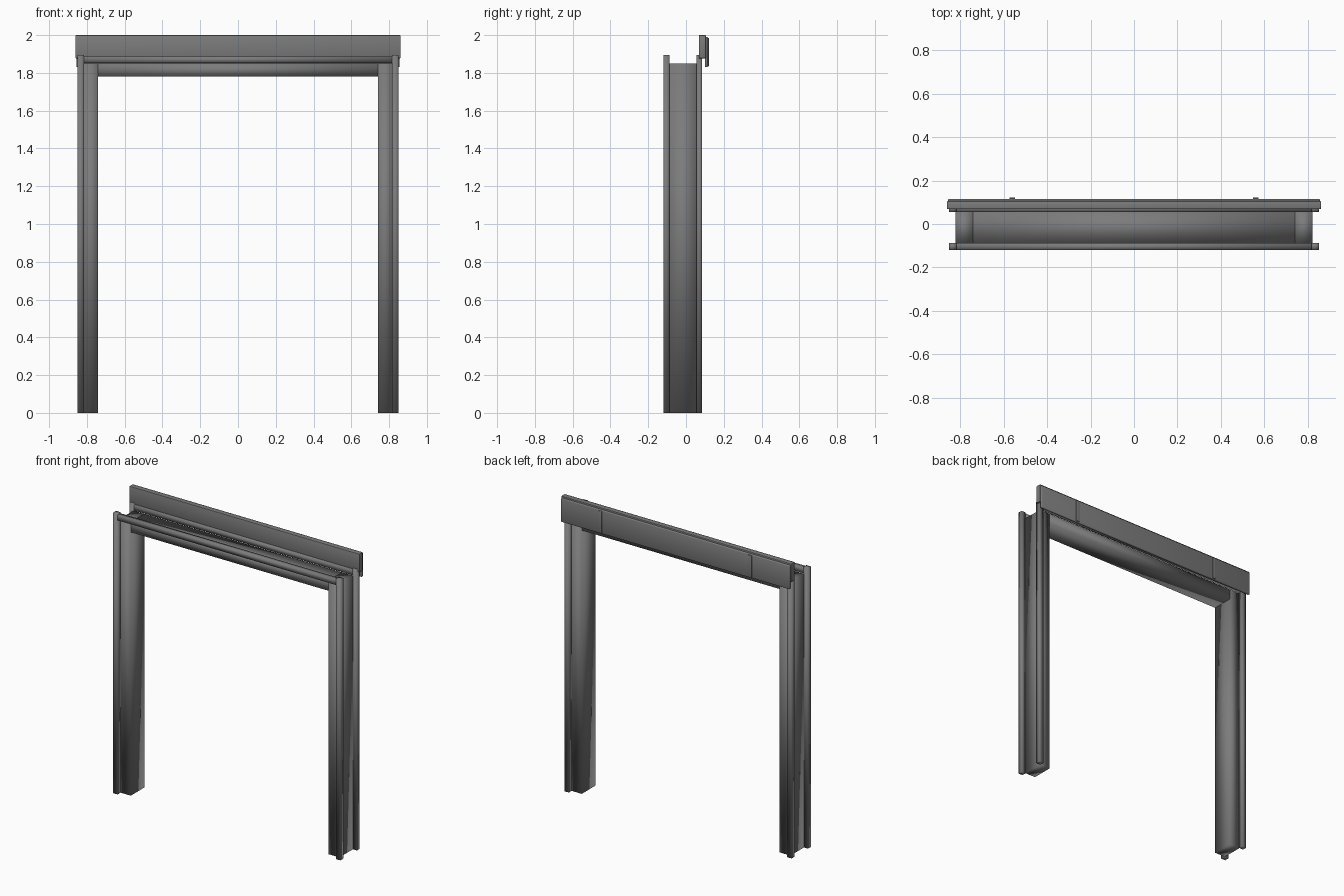
import bpy

if "Cube" in bpy.data.objects:
    bpy.data.objects.remove(bpy.data.objects["Cube"])

metal = bpy.data.materials.new("dark_grey")
metal.diffuse_color = (0.2, 0.2, 0.2, 1)
metal.use_nodes = True
metal.node_tree.nodes["Principled BSDF"].inputs["Base Color"].default_value = metal.diffuse_color


def box(name, x, y, z, bevel=0):
    """Smooth-shaded box from three (min, max) ranges."""
    bpy.ops.mesh.primitive_cube_add(size=1, location=[(a + b) / 2 for a, b in (x, y, z)])
    ob = bpy.context.object
    ob.name = name
    ob.scale = [b - a for a, b in (x, y, z)]
    bpy.ops.object.transform_apply(location=False, rotation=False, scale=True)
    if bevel:
        mod = ob.modifiers.new("soft_edges", "BEVEL")
        mod.width, mod.segments = bevel, 2
    for p in ob.data.polygons:
        p.use_smooth = True
    ob.data.materials.append(metal)
    return ob


def mirrored(name, x, y, z, bevel=0):
    """Matching boxes on the left and right."""
    box("right_" + name, x, y, z, bevel)
    box("left_" + name, (-x[1], -x[0]), y, z, bevel)


# Jambs and the lintel between them
mirrored("jamb", (0.74, 0.82), (-0.088, 0.056), (0, 1.85))
box("lintel", (-0.74, 0.74), (-0.088, 0.056), (1.78, 1.85))

# Trim strips round the outside, front and back
for side, y in (("front", (-0.12, -0.088)), ("back", (0.055, 0.086))):
    mirrored(side + "_trim", (0.816, 0.85), y, (0, 1.895))
    box(side + "_top_trim", (-0.816, 0.816), y, (1.852, 1.888))

# Header board with a rounded back panel
box("header_board", (-0.86, 0.86), (0.068, 0.105), (1.877, 2.0), 0.003)
box("header_back_panel", (-0.855, 0.855), (0.1, 0.116), (1.83, 1.99), 0.005)

# Clips on the back of the header
mirrored("header_clip", (0.547, 0.573), (0.11, 0.121), (1.835, 1.985), 0.002)
